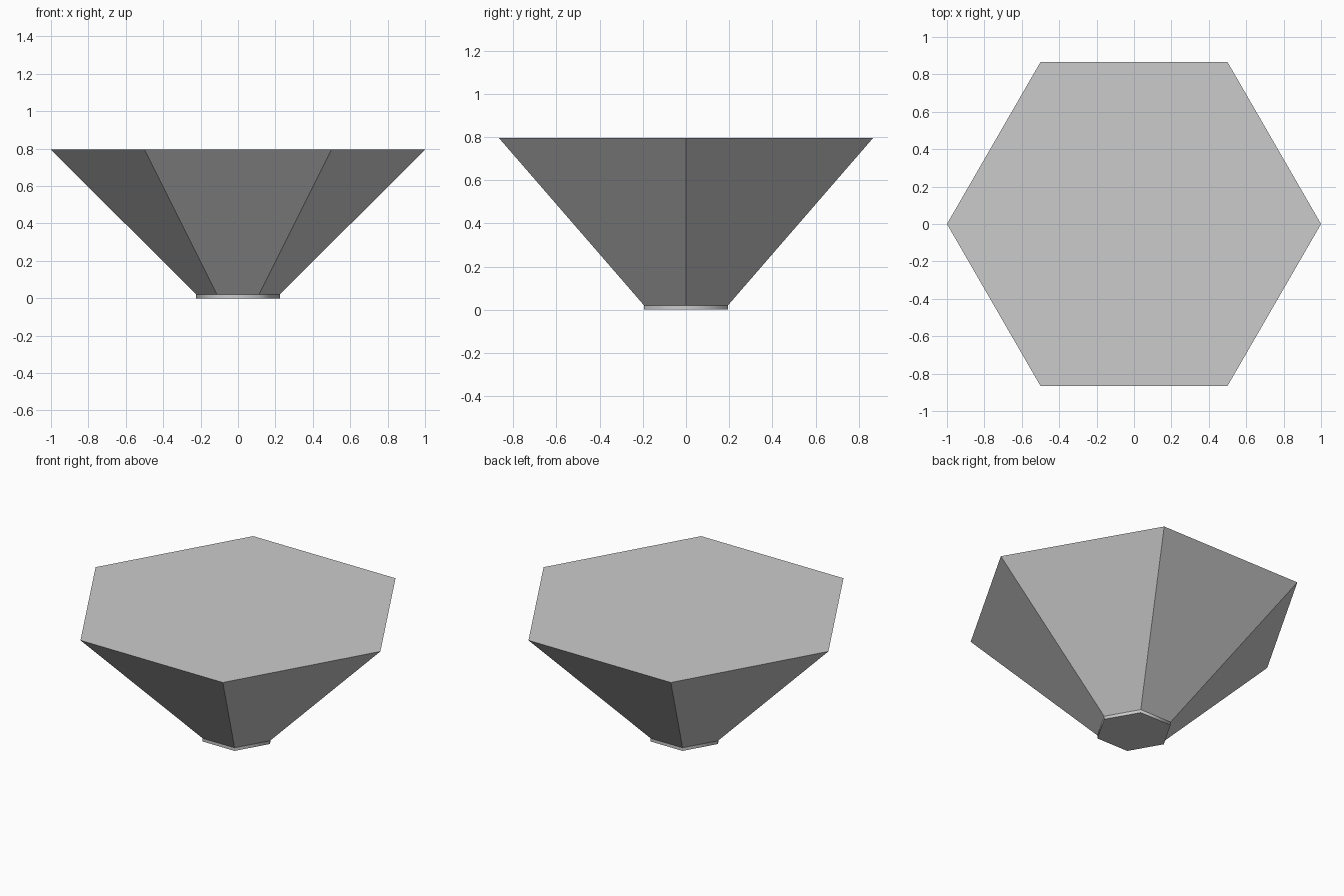
import bpy
import bmesh
from math import cos, sin, radians

cube = bpy.data.objects.get("Cube")
if cube:
    bpy.data.objects.remove(cube, do_unlink=True)

SIDES = 6
BASE_RADIUS, TOP_RADIUS = 0.224, 1.0
BASE_HEIGHT, TOP_HEIGHT = 0.02, 0.795

grey = bpy.data.materials.new("light_grey")
grey.use_nodes = True
colour = (0.6, 0.6, 0.6, 1)
grey.diffuse_color = colour
grey.node_tree.nodes["Principled BSDF"].inputs["Base Color"].default_value = colour


def hex_solid(name, profile, smooth_sides=False):
    """Closed hexagonal solid through (radius, height) rings, bottom to top."""
    bm = bmesh.new()
    rings = []
    for radius, z in profile:
        angles = [radians(360 * i / SIDES) for i in range(SIDES)]
        rings.append([bm.verts.new((radius * cos(a), radius * sin(a), z)) for a in angles])
    for low, high in zip(rings, rings[1:]):
        for i in range(SIDES):
            j = (i + 1) % SIDES
            face = bm.faces.new((low[i], low[j], high[j], high[i]))
            face.smooth = smooth_sides
    # Flat end caps, with sharp borders
    for cap in (bm.faces.new(rings[0][::-1]), bm.faces.new(rings[-1])):
        for edge in cap.edges:
            edge.smooth = False
    bm.normal_update()
    mesh = bpy.data.meshes.new(name)
    bm.to_mesh(mesh)
    bm.free()
    mesh.materials.append(grey)
    obj = bpy.data.objects.new(name, mesh)
    bpy.context.collection.objects.link(obj)
    return obj


# Low foot and the flared body standing on it
hex_solid("foot", [(BASE_RADIUS, 0), (BASE_RADIUS, BASE_HEIGHT)], smooth_sides=True)
hex_solid("flared_body", [(BASE_RADIUS, BASE_HEIGHT), (TOP_RADIUS, TOP_HEIGHT)])
